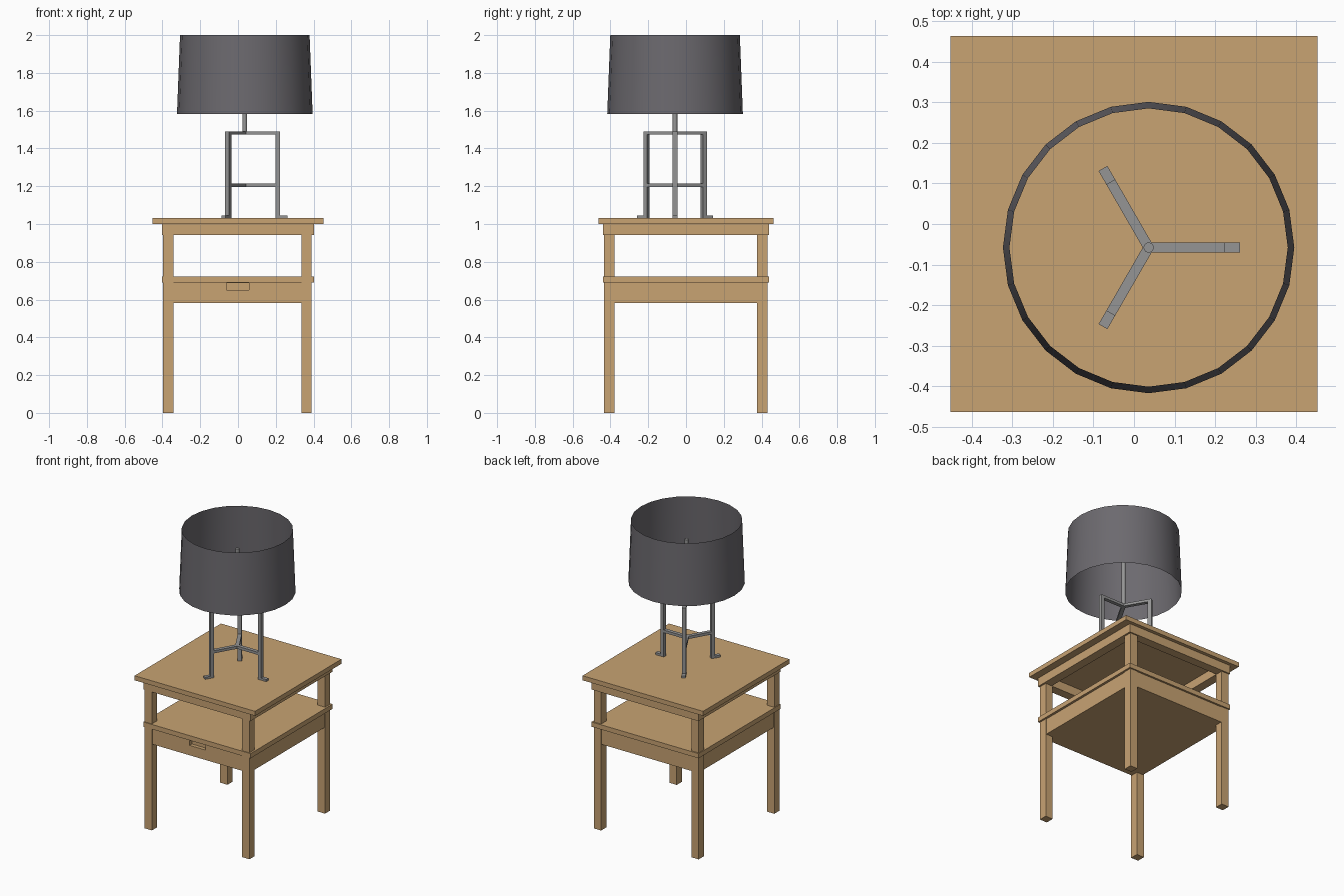
import bpy, bmesh, math
from mathutils import Matrix, Vector

if "Cube" in bpy.data.objects:
    bpy.data.objects.remove(bpy.data.objects["Cube"])


def material(name, rgb):
    m = bpy.data.materials.new(name)
    m.diffuse_color = (*rgb, 1)
    m.use_nodes = True
    m.node_tree.nodes["Principled BSDF"].inputs["Base Color"].default_value = m.diffuse_color
    return m


WOOD = material("light_wood", (0.578, 0.366, 0.171))
METAL = material("grey_metal", (0.30, 0.30, 0.30))
FABRIC = material("charcoal_fabric", (0.150, 0.143, 0.158))


def finish(name, bm, mat):
    me = bpy.data.meshes.new(name)
    bm.to_mesh(me)
    bm.free()
    ob = bpy.data.objects.new(name, me)
    bpy.context.collection.objects.link(ob)
    if mat:
        me.materials.append(mat)
    return ob


def add_box(bm, lo, hi, rot=Matrix()):
    lo, hi = Vector(lo), Vector(hi)
    m = rot @ Matrix.Translation((lo + hi) / 2) @ Matrix.Diagonal((*(hi - lo), 1))
    bmesh.ops.create_cube(bm, size=1, matrix=m)


def box(name, lo, hi, mat=WOOD):
    bm = bmesh.new()
    add_box(bm, lo, hi)
    return finish(name, bm, mat)


# Table top and the hollow apron beneath it
box("table_top", (-0.452, -0.463, 1.0), (0.452, 0.463, 1.031))
bm = bmesh.new()
X, Y, T = 0.402, 0.44, 0.06
for s in (-1, 1):
    x0, x1 = sorted((s * X, s * (X - T)))
    y0, y1 = sorted((s * Y, s * (Y - T)))
    add_box(bm, (x0, -Y, 0.942), (x1, Y, 1.0))
    add_box(bm, (-X + T, y0, 0.942), (X - T, y1, 1.0))
finish("upper_apron", bm, WOOD)

# Four square legs
for xn, xa in (("left", -0.397), ("right", 0.335)):
    for yn, ya in (("front", -0.434), ("back", 0.376)):
        box(f"{yn}_{xn}_leg", (xa, ya, 0), (xa + 0.055, ya + 0.055, 0.942))

# Shelf and drawer box
box("shelf", (-0.402, -0.44, 0.69), (0.402, 0.44, 0.722))
drawer = box("drawer_box", (-0.391, -0.43, 0.583), (0.386, 0.427, 0.69))

# Finger pull notched into the drawer front
cutter = box("pull_cutter", (-0.062, -0.5, 0.65), (0.058, -0.405, 0.688), None)
cutter.hide_render = True
cutter.hide_set(True)
mod = drawer.modifiers.new("pull", "BOOLEAN")
mod.operation = "DIFFERENCE"
mod.object = cutter
mod.solver = "EXACT"

# Lamp frame: three identical arms around the centre
CX, CY = 0.036, -0.058
bm = bmesh.new()
for i in range(3):
    rot = Matrix.Translation((CX, CY, 0)) @ Matrix.Rotation(math.radians(120 * i), 4, "Z")
    w = 0.0125
    add_box(bm, (0.163, -w, 1.031), (0.187, w, 1.49), rot)       # upright
    add_box(bm, (0.187, -w, 1.031), (0.225, w, 1.045), rot)      # foot
    add_box(bm, (0, -w, 1.473), (0.163, w, 1.49), rot)           # top bar
    add_box(bm, (0, -w, 1.196), (0.163, w, 1.214), rot)          # lower bar
finish("lamp_frame", bm, METAL)

# Central rod
bm = bmesh.new()
bmesh.ops.create_cone(bm, cap_ends=True, segments=16, radius1=0.0125, radius2=0.0125,
                      depth=0.39, matrix=Matrix.Translation((CX, CY, 1.675)))
finish("lamp_rod", bm, METAL)

# Open tapered shade, 24 sides
bm = bmesh.new()
bmesh.ops.create_cone(bm, cap_ends=False, segments=24, radius1=0.359, radius2=0.343,
                      depth=0.418, matrix=Matrix.Translation((CX, CY, 1.791)))
shade = finish("lamp_shade", bm, FABRIC)
for p in shade.data.polygons:
    p.use_smooth = True
